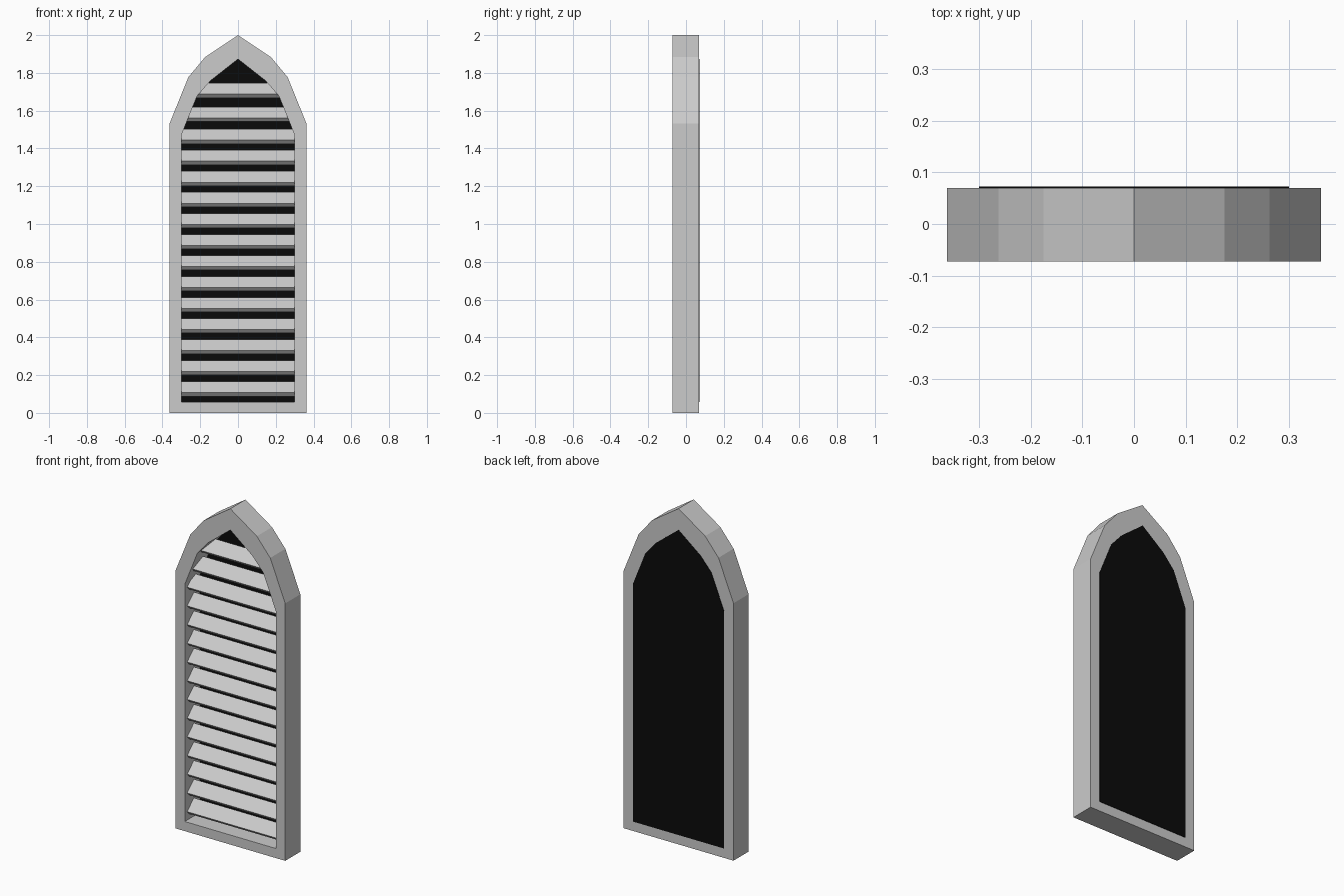
import bpy, bmesh, math

if "Cube" in bpy.data.objects:
    bpy.data.objects.remove(bpy.data.objects["Cube"])

FRONT, BACK = -0.0725, 0.07


def mirrored(half):
    """Close a right-hand half profile (bottom to apex) around x = 0."""
    return half + [(-x, z) for x, z in reversed(half[:-1])]


OUTER = [(0.362, 0), (0.362, 1.533), (0.263, 1.777), (0.175, 1.883), (0, 2)]
INNER = [(0.30, 0.057), (0.30, 1.47), (0.217, 1.677), (0.145, 1.759), (0, 1.873)]


def finish(bm, name):
    bmesh.ops.recalc_face_normals(bm, faces=bm.faces[:])
    mesh = bpy.data.meshes.new(name)
    bm.to_mesh(mesh)
    bm.free()
    obj = bpy.data.objects.new(name, mesh)
    bpy.context.collection.objects.link(obj)
    return obj


def loop(bm, pts, y):
    return [bm.verts.new((x, y, z)) for x, z in pts]


def bridge(bm, a, b):
    for i in range(len(a)):
        j = (i + 1) % len(a)
        bm.faces.new((a[i], a[j], b[j], b[i]))


# Pointed-arch frame
bm = bmesh.new()
rings = [loop(bm, mirrored(p), y) for p, y in
         ((OUTER, FRONT), (OUTER, BACK), (INNER, BACK), (INNER, FRONT))]
for i in range(4):
    bridge(bm, rings[i], rings[(i + 1) % 4])
finish(bm, "arch_frame")

# Dark backing panel filling the opening
bm = bmesh.new()
near, far = (loop(bm, mirrored(INNER), y) for y in (0.0695, 0.0725))
bm.faces.new(near)
bm.faces.new(far)
bridge(bm, near, far)
panel = finish(bm, "backing_panel")
black = bpy.data.materials.new("dark_backing")
black.diffuse_color = (0.003, 0.003, 0.003, 1)
black.use_nodes = True
black.node_tree.nodes["Principled BSDF"].inputs["Base Color"].default_value = black.diffuse_color
panel.data.materials.append(black)


def half_width(z):
    """Half width of the opening at height z."""
    for (x0, z0), (x1, z1) in zip(INNER, INNER[1:]):
        if z <= z1:
            return x0 + (x1 - x0) * max(0, z - z0) / (z1 - z0)
    return 0


# Tilted louvre slats, narrowing inside the arch with ends let into the frame
TILT, WIDTH, THICK = math.radians(43), 0.086, 0.026
c, s = math.cos(TILT), math.sin(TILT)
heights = [0.107 + 0.1114 * i for i in range(13)] + [1.562, 1.687]
for i, z in enumerate(heights):
    y = -0.05
    section = [(y, z), (y + WIDTH * c, z + WIDTH * s),
               (y + WIDTH * c + THICK * s, z + WIDTH * s - THICK * c),
               (y + THICK * s, z - THICK * c)]
    w = half_width(z - THICK * c) + 0.002
    bm = bmesh.new()
    left, right = ([bm.verts.new((x, py, pz)) for py, pz in section] for x in (-w, w))
    bm.faces.new(left)
    bm.faces.new(right)
    bridge(bm, left, right)
    finish(bm, f"louvre_slat_{i + 1}")
